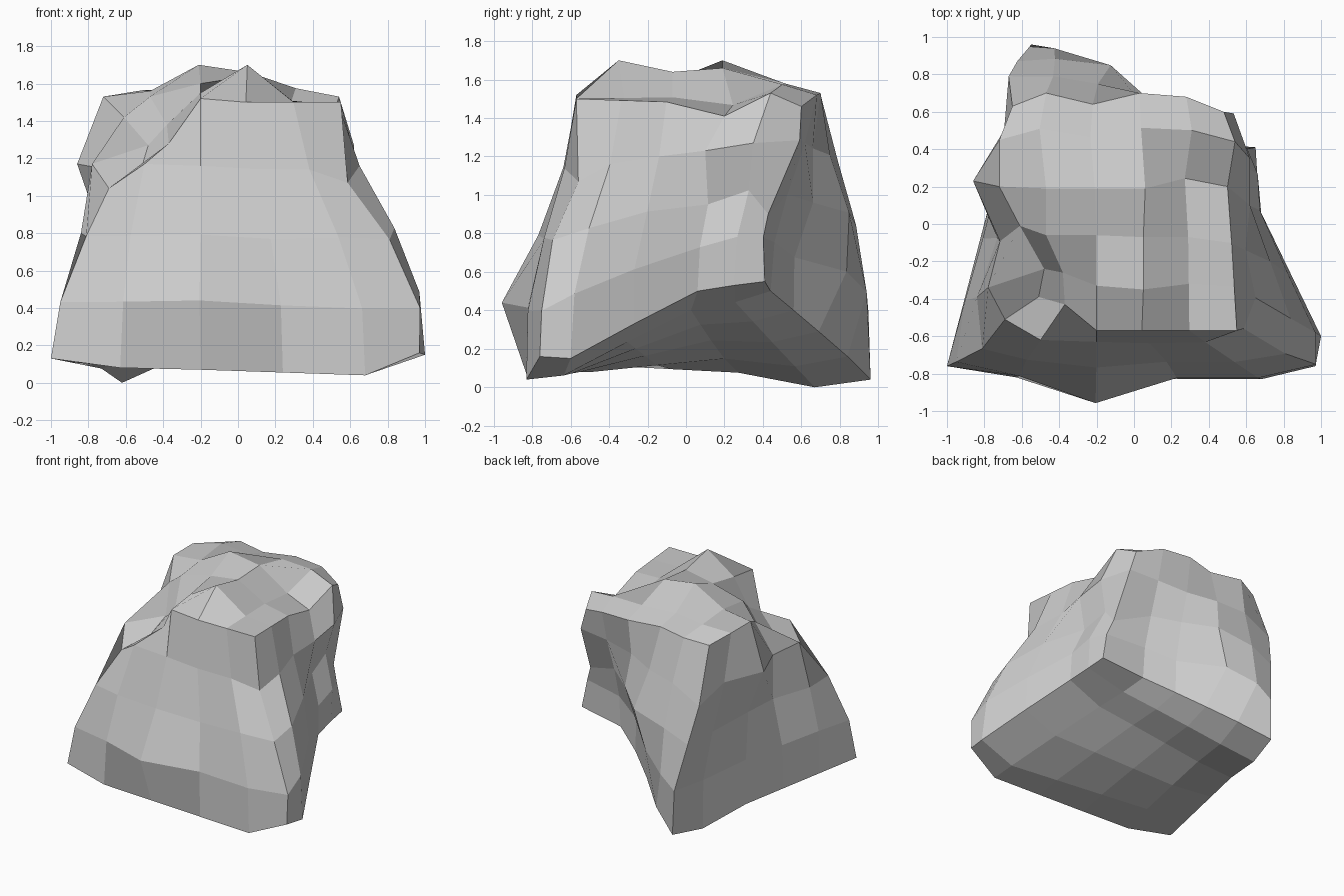
import bpy, bmesh, random
from mathutils import Vector

if "Cube" in bpy.data.objects:
    bpy.data.objects.remove(bpy.data.objects["Cube"])

random.seed(4)
N, K = 5, 4                         # segments across and upward
EASE = [0, 0.05, 0.37, 0.76, 1]     # outline taper per level
R = range(N + 1)


def sheet(fl, fr, bl, br, edits):
    """Grid of points between four corners; edits move points, the inside follows the rim."""
    a, b, c, d = map(Vector, (fl, fr, bl, br))
    flat = lambda i, j: a.lerp(b, i / N).lerp(c.lerp(d, i / N), j / N)
    pts = {(i, j): Vector(edits.get((i, j), flat(i, j))) for i in R for j in R}
    for i, j in pts:
        if 0 < i < N and 0 < j < N and (i, j) not in edits:
            u, v = i / N, j / N
            pts[i, j] = (pts[0, j].lerp(pts[N, j], u) + pts[i, 0].lerp(pts[i, N], v)
                         - flat(i, j))
    return pts


# Underside: low at the front and back left, cut upward at the back right
bottom = sheet((-1, -.76, .13), (.97, -.76, .16), (-.55, .96, .04), (.65, .41, .55), {
    (1, 0): (-.63, -.82, .08), (2, 0): (-.2, -.83, .07), (3, 0): (.24, -.83, .055),
    (4, 0): (.68, -.83, .04), (5, 1): (1, -.6, .15), (5, 2): (.84, -.27, .33),
    (5, 3): (.68, .06, .5), (5, 4): (.66, .25, .53), (0, 4): (-.62, .67, 0),
    (1, 5): (-.32, .84, .16), (2, 5): (-.13, .69, .29), (3, 5): (.06, .56, .4),
    (4, 5): (.28, .44, .5)})

# Crown: two peaks in the middle, flat at the right and back
top = sheet((-.72, -.57, 1.5), (.55, -.57, 1.5), (-.65, .63, 1.48), (.48, .6, 1.46), {
    (2, 1): (-.2, -.33, 1.55), (3, 1): (.05, -.35, 1.70), (2, 2): (-.2, -.06, 1.6),
    (1, 2): (-.47, -.06, 1.53), (3, 2): (.05, -.07, 1.64), (1, 3): (-.47, .19, 1.56),
    (0, 3): (-.72, .2, 1.53), (2, 3): (-.21, .19, 1.70), (3, 3): (.06, .19, 1.66),
    (5, 3): (.5, .2, 1.41), (0, 4): (-.72, .45, 1.53), (5, 4): (.54, .44, 1.53),
    (1, 5): (-.47, .7, 1.52), (2, 5): (-.22, .64, 1.52), (3, 5): (.03, .7, 1.53),
    (4, 5): (.28, .68, 1.52)})

# Notch broken out of the front left top corner, and ledges on the upper walls
broken = {(0, 0, 3): (-.69, -.51, 1.04), (1, 0, 3): (-.5, -.62, 1.17),
          (2, 0, 3): (-.2, -.63, 1.16), (0, 1, 3): (-.78, -.34, 1.17),
          (0, 0, 4): (-.51, -.39, 1.17), (1, 0, 4): (-.37, -.43, 1.28),
          (2, 0, 4): (-.2, -.57, 1.52), (0, 1, 4): (-.48, -.24, 1.27),
          (1, 1, 4): (-.38, -.26, 1.38), (0, 2, 4): (-.61, -.01, 1.42),
          (0, 3, 3): (-.86, .23, 1.17), (0, 5, 3): (-.67, .79, 1.05),
          (5, 3, 3): (.62, .1, 1.23), (5, 4, 3): (.62, .35, 1.27)}

# Bumps and dents on the side walls
bumps = {(2, 0, 1): (0, -.14, .02), (2, 0, 2): (0, -.04, 0), (0, 2, 2): (.04, 0, 0),
         (0, 0, 1): (.04, .02, -.04), (0, 0, 2): (.09, .03, -.03),
         (5, 0, 1): (.02, 0, -.09), (5, 0, 2): (0, 0, -.06), (5, 0, 3): (-.06, .05, -.09),
         (5, 3, 2): (-.03, 0, 0), (5, 4, 2): (-.05, 0, 0),
         (5, 5, 1): (-.03, -.02, 0), (5, 5, 2): (-.03, -.06, -.1), (5, 5, 3): (.02, .03, .06),
         (0, 5, 2): (-.03, .03, 0), (1, 5, 1): (-.1, .1, .0), (2, 5, 1): (-.08, .14, 0),
         (1, 5, 2): (-.04, .1, 0), (2, 5, 2): (.04, .17, 0), (3, 5, 2): (.03, .05, .0),
         (1, 5, 3): (0, .06, 0), (2, 5, 3): (0, .1, 0)}

bm = bmesh.new()
verts = {}
for i in R:
    for j in R:
        for k in range(K + 1):
            if not (i in (0, N) or j in (0, N) or k in (0, K)):
                continue
            p = bottom[i, j].lerp(top[i, j], EASE[k])
            p.z = bottom[i, j].z + (top[i, j].z - bottom[i, j].z) * k / K
            p += Vector(bumps.get((i, j, k), (0, 0, 0)))
            if 0 < k < K:
                p += Vector([random.uniform(-.008, .008) for _ in range(3)])
            verts[i, j, k] = bm.verts.new(broken.get((i, j, k), p))


def quads(nu, nv, at):
    for u in range(nu):
        for v in range(nv):
            bm.faces.new([verts[at(u, v)], verts[at(u + 1, v)],
                          verts[at(u + 1, v + 1)], verts[at(u, v + 1)]])


# Skin the six sides
for s in (0, 1):
    quads(N, N, lambda u, v: (u, v, s * K))
    quads(N, K, lambda u, v: (u, s * N, v))
    quads(N, K, lambda u, v: (s * N, u, v))
bmesh.ops.recalc_face_normals(bm, faces=bm.faces)

mesh = bpy.data.meshes.new("rock")
bm.to_mesh(mesh)
bm.free()
rock = bpy.data.objects.new("rock", mesh)
bpy.context.collection.objects.link(rock)
rock.location.z = -min(v.co.z for v in mesh.vertices)
